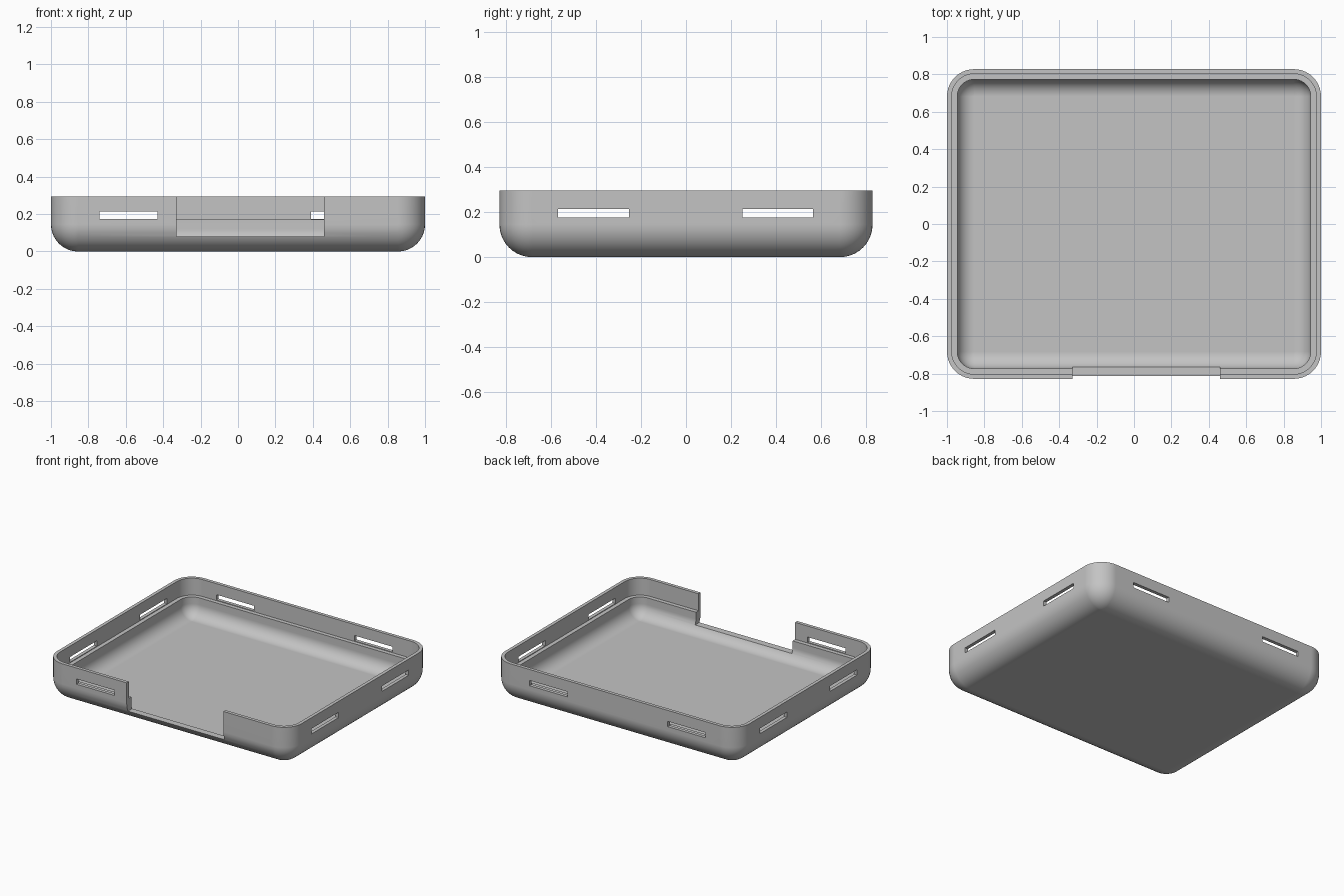
import bpy
import bmesh
from math import sin, cos, pi, radians

if "Cube" in bpy.data.objects:
    bpy.data.objects.remove(bpy.data.objects["Cube"], do_unlink=True)

HALF_X, HALF_Y, TOP = 1.0, 0.828, 0.295
CORNER, STEPS = 0.146, 10
LIP, WALL, LEDGE_Z, FLOOR_Z = 0.025, 0.055, 0.17, 0.03
OUTER_R, INNER_R = 0.145, 0.09

grey = bpy.data.materials.new("plain grey")
grey.use_nodes = True
colour = (0.55, 0.55, 0.55, 1)
grey.diffuse_color = colour
grey.node_tree.nodes["Principled BSDF"].inputs["Base Color"].default_value = colour


def ring(bm, inset, z):
    """Rounded rectangle of vertices, inset from the outer wall."""
    r = CORNER - inset
    verts = []
    for quarter, (sx, sy) in enumerate(((1, 1), (-1, 1), (-1, -1), (1, -1))):
        for i in range(STEPS + 1):
            a = (quarter + i / STEPS) * pi / 2
            verts.append(bm.verts.new((sx * (HALF_X - CORNER) + r * cos(a),
                                       sy * (HALF_Y - CORNER) + r * sin(a), z)))
    return verts


def fillet(inset, z, r):
    """Quarter-round section from the flat base up to the vertical wall."""
    angles = [i / STEPS * pi / 2 for i in range(STEPS + 1)]
    return [(inset + r * (1 - sin(a)), z + r * (1 - cos(a))) for a in angles]


# Tray shell: outer skin, lip, ledge, then inner skin
section = fillet(0, 0, OUTER_R)
section += [(0, TOP), (LIP, TOP), (LIP, LEDGE_Z), (WALL, LEDGE_Z)]
section += reversed(fillet(WALL, FLOOR_Z, INNER_R))
bm = bmesh.new()
rings = [ring(bm, inset, z) for inset, z in section]
for low, high in zip(rings, rings[1:]):
    n = len(low)
    for i in range(n):
        j = (i + 1) % n
        bm.faces.new((low[i], low[j], high[j], high[i]))
bm.faces.new(rings[0][::-1])
bm.faces.new(rings[-1])
bmesh.ops.recalc_face_normals(bm, faces=bm.faces)
mesh = bpy.data.meshes.new("tray_shell")
bm.to_mesh(mesh)
bm.free()
tray = bpy.data.objects.new("tray_shell", mesh)
bpy.context.collection.objects.link(tray)
mesh.materials.append(grey)
bpy.context.view_layer.objects.active = tray
tray.select_set(True)


def cut_box(x, y, z):
    """Remove a box, given as (low, high) pairs, from the tray."""
    bm = bmesh.new()
    bmesh.ops.create_cube(bm, size=1)
    for v in bm.verts:
        v.co = [lo + (c + 0.5) * (hi - lo) for c, (lo, hi) in zip(v.co, (x, y, z))]
    data = bpy.data.meshes.new("cutter")
    bm.to_mesh(data)
    bm.free()
    cutter = bpy.data.objects.new("cutter", data)
    cutter.hide_render = True
    bpy.context.collection.objects.link(cutter)
    mod = tray.modifiers.new("cut", "BOOLEAN")
    mod.operation, mod.solver, mod.object = "DIFFERENCE", "EXACT", cutter
    bpy.ops.object.modifier_apply(modifier=mod.name)
    bpy.data.objects.remove(cutter, do_unlink=True)


# Front opening
cut_box((-0.33, 0.46), (-0.95, -0.7), (0.08, 0.4))

# Vent slots: front and back on one side, back only on the other, two per side wall
SLOT_Z = (0.175, 0.214)
cut_box((-0.74, -0.43), (-0.95, 0.95), SLOT_Z)
cut_box((0.39, 0.70), (0.7, 0.95), SLOT_Z)
for y in ((-0.568, -0.254), (0.25, 0.564)):
    cut_box((-1.1, 1.1), y, SLOT_Z)

# Smooth fillets, crisp rims
bpy.ops.object.shade_smooth_by_angle(angle=radians(30))
weighted = tray.modifiers.new("even_normals", "WEIGHTED_NORMAL")
weighted.keep_sharp = True
